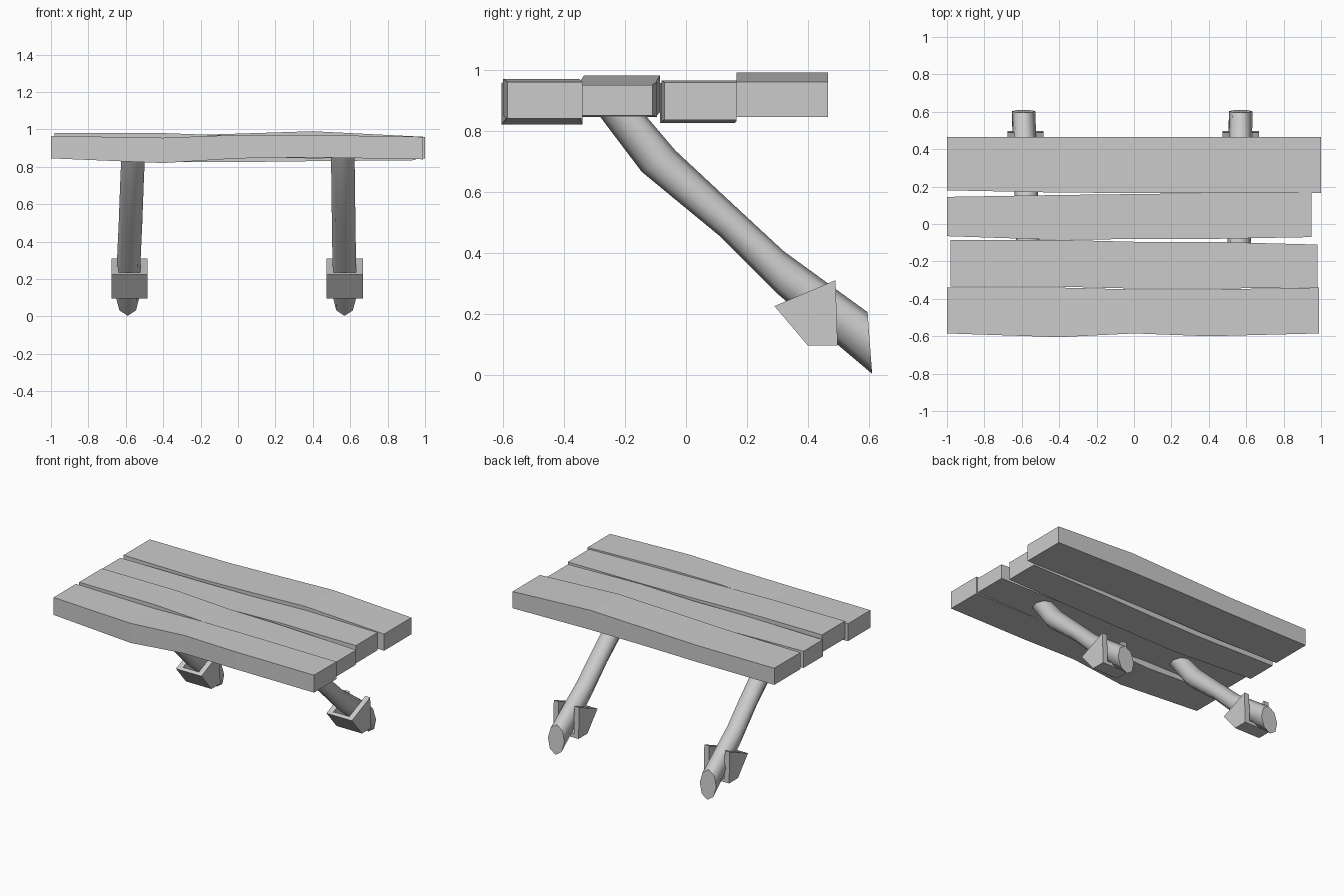
import bpy, bmesh, math
from mathutils import Vector

if "Cube" in bpy.data.objects:
    bpy.data.objects.remove(bpy.data.objects["Cube"])

grey = bpy.data.materials.new("plain grey")
grey.use_nodes = True
grey.diffuse_color = (0.6, 0.6, 0.6, 1)
grey.node_tree.nodes["Principled BSDF"].inputs["Base Color"].default_value = (0.6, 0.6, 0.6, 1)


def finish(name, bm):
    """Turn a bmesh into a named grey object."""
    bmesh.ops.recalc_face_normals(bm, faces=bm.faces)
    mesh = bpy.data.meshes.new(name)
    bm.to_mesh(mesh)
    bm.free()
    mesh.materials.append(grey)
    obj = bpy.data.objects.new(name, mesh)
    bpy.context.collection.objects.link(obj)
    return obj


def loft(name, rings):
    """Skin a row of equal-sized point rings and cap both ends."""
    bm = bmesh.new()
    loops = [[bm.verts.new(p) for p in ring] for ring in rings]
    for a, b in zip(loops, loops[1:]):
        for i in range(len(a)):
            j = (i + 1) % len(a)
            bm.faces.new((a[i], a[j], b[j], b[i]))
    bm.faces.new(loops[0])
    bm.faces.new(loops[-1])
    return finish(name, bm)


def plank(name, left, right, sections):
    """Wavy board; each section is front y, back y, bottom z, top z."""
    xs = (left, -0.4, 0, 0.4, right)
    loft(name, [[(x, f, lo), (x, b, lo), (x, b, hi), (x, f, hi)]
                for x, (f, b, lo, hi) in zip(xs, sections)])


def prism(name, x0, x1, profile):
    """Extrude a side profile across x."""
    return loft(name, [[(x, y, z) for y, z in profile] for x in (x0, x1)])


# Table top boards, front to back
plank("front_plank", -1, 0.99, [
    (-.585, -.34, .845, .965), (-.605, -.34, .82, .955), (-.585, -.35, .845, .97),
    (-.6, -.35, .85, .97), (-.585, -.34, .84, .96)])
plank("inner_front_plank", -0.98, 0.98, [
    (-.335, -.085, .86, .98), (-.335, -.085, .86, .98), (-.345, -.095, .85, .965),
    (-.345, -.095, .845, .96), (-.34, -.11, .85, .95)])
plank("inner_back_plank", -1, 0.95, [
    (-.065, .145, .845, .96), (-.085, .155, .825, .955), (-.08, .16, .825, .955),
    (-.08, .165, .83, .965), (-.07, .165, .835, .957)])
plank("back_plank", -1, 1, [
    (.18, .465, .85, .965), (.168, .465, .85, .965), (.166, .465, .855, .977),
    (.166, .465, .855, .99), (.166, .465, .845, .96)])

# Slanted log legs: underside point and upper point of each ring, in y and z
LEG = [((-.3, .87), (-.15, .87)), ((-.145, .665), (-.035, .735)),
       ((.11, .455), (.185, .53)), ((.3, .265), (.32, .405)), ((.61, .003), (.595, .205))]
# Bracket side wall and floor profiles, in y and z
WALL = [(.29, .225), (.49, .31), (.497, .095), (.4, .095)]
FLOOR = [(.29, .225), (.315, .235), (.42, .118), (.497, .118), (.497, .095), (.4, .095)]
SIDES = 8

for side, top_x, foot_x in (("right", -0.56, -0.59), ("left", 0.56, 0.57)):
    rings = []
    for k, (low, high) in enumerate(LEG):
        x = top_x + (foot_x - top_x) * k / (len(LEG) - 1)
        low, high = Vector((x, *low)), Vector((x, *high))
        centre, spoke = (low + high) / 2, (low - high) / 2
        rings.append([centre + spoke * math.cos(t) + Vector((0.063 * math.sin(t), 0, 0))
                      for t in (math.tau * i / SIDES for i in range(SIDES))])
    leg = loft(side + "_leg", rings)
    bpy.ops.object.select_all(action="DESELECT")
    leg.select_set(True)
    bpy.context.view_layer.objects.active = leg
    bpy.ops.object.shade_smooth_by_angle(angle=math.radians(50))

    # Open bracket wrapped around the leg
    mid = foot_x + (0.01 if side == "right" else 0)
    prism(side + "_bracket_floor", mid - 0.062, mid + 0.062, FLOOR)
    prism(side + "_bracket_outer_wall", mid - 0.097, mid - 0.06, WALL)
    prism(side + "_bracket_inner_wall", mid + 0.06, mid + 0.097, WALL)
